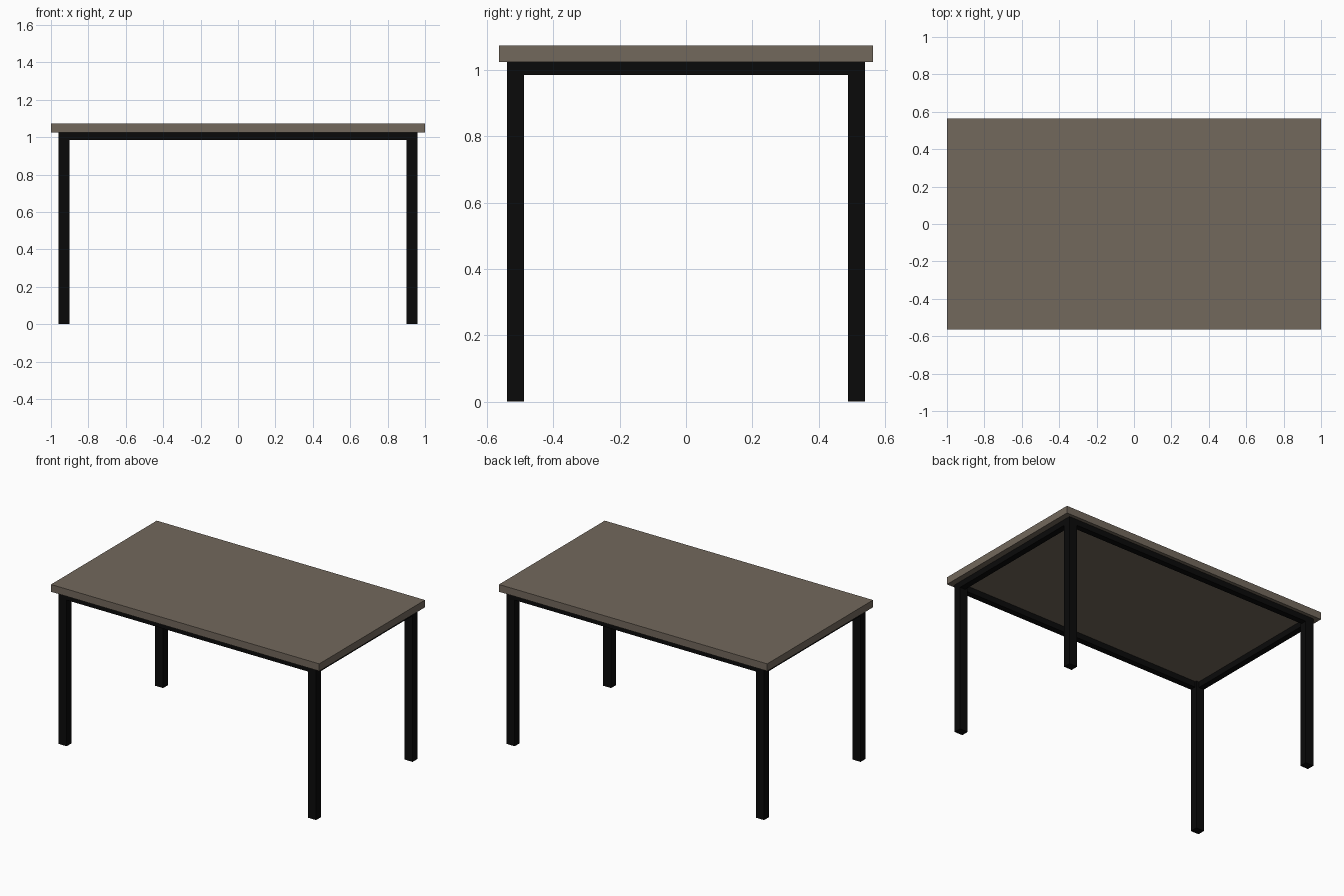
import bpy

if "Cube" in bpy.data.objects:
    bpy.data.objects.remove(bpy.data.objects["Cube"])


def material(name, rgb):
    m = bpy.data.materials.new(name)
    m.diffuse_color = (*rgb, 1.0)
    m.use_nodes = True
    m.node_tree.nodes["Principled BSDF"].inputs["Base Color"].default_value = m.diffuse_color
    return m


wood = material("grey_brown_wood", (0.17, 0.138, 0.107))
black = material("black_metal", (0.003, 0.003, 0.003))


def box(name, lo, hi, mat):
    """Axis-aligned box between two corners."""
    centre = [(a + b) / 2 for a, b in zip(lo, hi)]
    bpy.ops.mesh.primitive_cube_add(size=1, location=centre)
    ob = bpy.context.object
    ob.name = name
    ob.scale = [b - a for a, b in zip(lo, hi)]
    bpy.ops.object.transform_apply(location=False, rotation=False, scale=True)
    ob.data.materials.append(mat)
    return ob


TOP_X, TOP_Y, TOP_Z0, TOP_Z1 = 1.0, 0.563, 1.024, 1.073
LEG_X0, LEG_X1 = 0.90, 0.96      # inner and outer leg faces
LEG_Y0, LEG_Y1 = 0.488, 0.539
RAIL_Z, RAIL_T = 0.985, 0.04     # rail underside and thickness

# Table top
box("table_top", (-TOP_X, -TOP_Y, TOP_Z0), (TOP_X, TOP_Y, TOP_Z1), wood)

# Four square legs
for sx, side in ((-1, "left"), (1, "right")):
    for sy, end in ((-1, "front"), (1, "back")):
        xs = sorted((sx * LEG_X0, sx * LEG_X1))
        ys = sorted((sy * LEG_Y0, sy * LEG_Y1))
        box(f"{end}_{side}_leg", (xs[0], ys[0], 0), (xs[1], ys[1], TOP_Z0), black)

# Long rails between the legs, front and back
for s, name in ((-1, "front_rail"), (1, "back_rail")):
    ys = sorted((s * (LEG_Y1 - RAIL_T), s * LEG_Y1))
    box(name, (-LEG_X0, ys[0], RAIL_Z), (LEG_X0, ys[1], TOP_Z0), black)

# Short rails between the legs, left and right
for s, name in ((-1, "left_rail"), (1, "right_rail")):
    xs = sorted((s * (LEG_X1 - RAIL_T), s * LEG_X1))
    box(name, (xs[0], -LEG_Y0, RAIL_Z), (xs[1], LEG_Y0, TOP_Z0), black)
